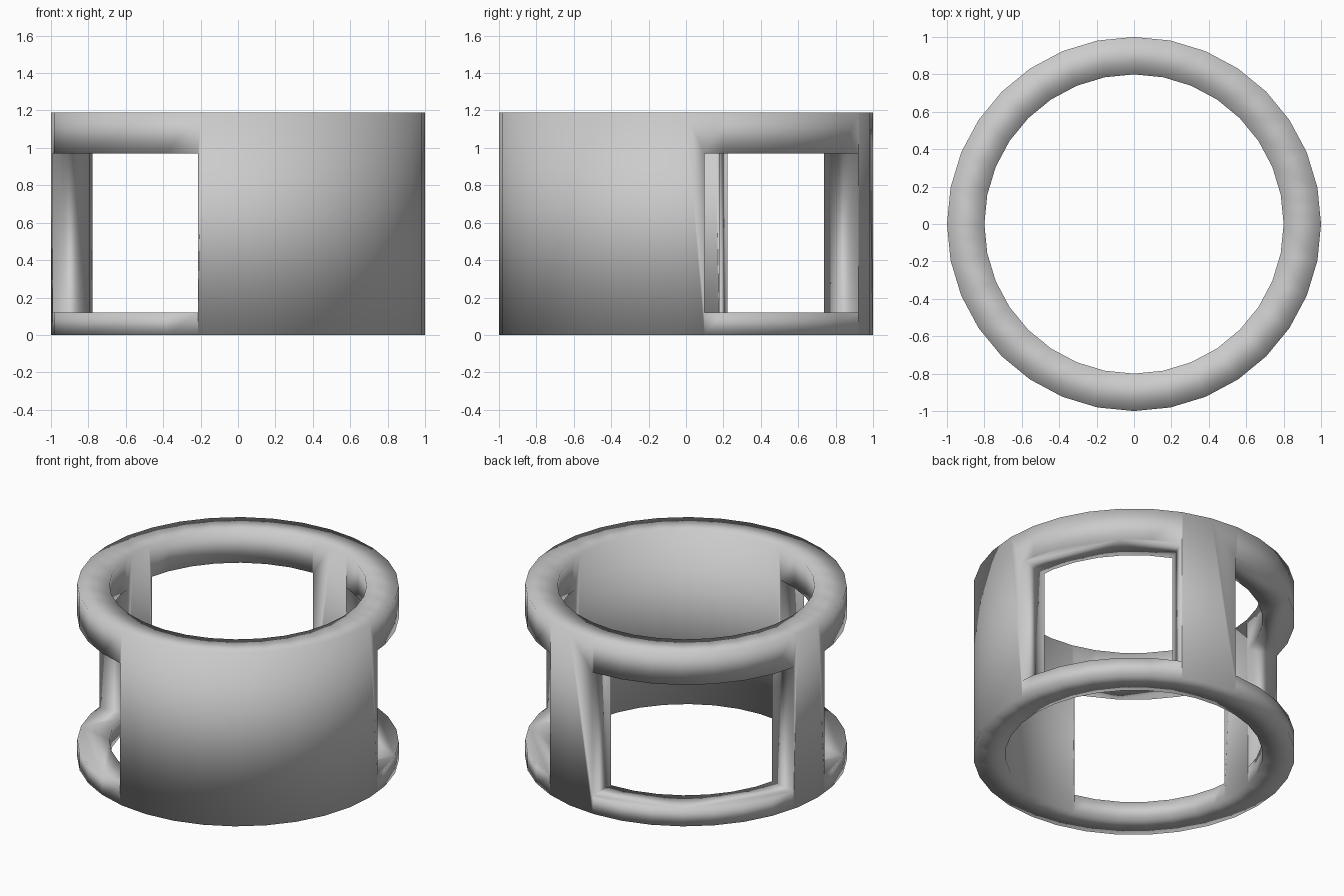
import bpy, bmesh, math

if "Cube" in bpy.data.objects:
    bpy.data.objects.remove(bpy.data.objects["Cube"])

SIDES = 32
STEP = 360 / SIDES
R_OUT, R_IN = 1.0, 0.8
LEVELS = [0.0, 0.12, 0.97, 1.19]
WINDOWS = [(5.7, 67.4), (89.2, 167.1), (185.0, 257.6)]

# columns: polygon corners plus the window sides
angles = sorted({i * STEP for i in range(SIDES)} | {a for w in WINDOWS for a in w})
N = len(angles)


def point(radius, deg, z):
    """Point on the 32-sided outline at the given angle."""
    off = math.radians(deg % STEP - STEP / 2)
    r = radius * math.cos(math.radians(STEP / 2)) / math.cos(off)
    a = math.radians(deg)
    return (r * math.cos(a), r * math.sin(a), z)


def solid(i, k):
    """Is the cell after column i, in layer k, filled?"""
    if k < 0 or k > 2:
        return False
    if k != 1:
        return True
    i %= N
    end = angles[i + 1] if i + 1 < N else 360
    mid = (angles[i] + end) / 2
    return not any(a < mid < b for a, b in WINDOWS)


bm = bmesh.new()
outer = [[bm.verts.new(point(R_OUT, a, z)) for z in LEVELS] for a in angles]
inner = [[bm.verts.new(point(R_IN, a, z)) for z in LEVELS] for a in angles]

# top hoop, bottom hoop, front wall and two posts, as one shell
for i in range(N):
    j = (i + 1) % N
    for k in range(3):
        if not solid(i, k):
            continue
        bm.faces.new((outer[i][k], outer[j][k], outer[j][k + 1], outer[i][k + 1]))
        bm.faces.new((inner[j][k], inner[i][k], inner[i][k + 1], inner[j][k + 1]))
        if not solid(i, k + 1):
            bm.faces.new((outer[i][k + 1], outer[j][k + 1], inner[j][k + 1], inner[i][k + 1]))
        if not solid(i, k - 1):
            bm.faces.new((inner[i][k], inner[j][k], outer[j][k], outer[i][k]))
        if not solid(i - 1, k):
            bm.faces.new((inner[i][k], outer[i][k], outer[i][k + 1], inner[i][k + 1]))
        if not solid(i + 1, k):
            bm.faces.new((outer[j][k], inner[j][k], inner[j][k + 1], outer[j][k + 1]))

# merge the flat wall panels into full-height faces
bm.normal_update()
flat = [e for e in bm.edges
        if len(e.link_faces) == 2 and e.calc_face_angle() < 0.01
        and all(0.05 < v.co.z < 1.1 for v in e.verts)
        and abs(e.verts[0].co.z - e.verts[1].co.z) < 1e-5]
bmesh.ops.dissolve_edges(bm, edges=flat, use_verts=True)
bmesh.ops.delete(bm, geom=[v for v in bm.verts if not v.link_faces], context='VERTS')
bmesh.ops.recalc_face_normals(bm, faces=bm.faces)
for f in bm.faces:
    f.smooth = True

mesh = bpy.data.meshes.new("windowed_ring")
bm.to_mesh(mesh)
bm.free()
ring = bpy.data.objects.new("windowed_ring", mesh)
bpy.context.collection.objects.link(ring)
